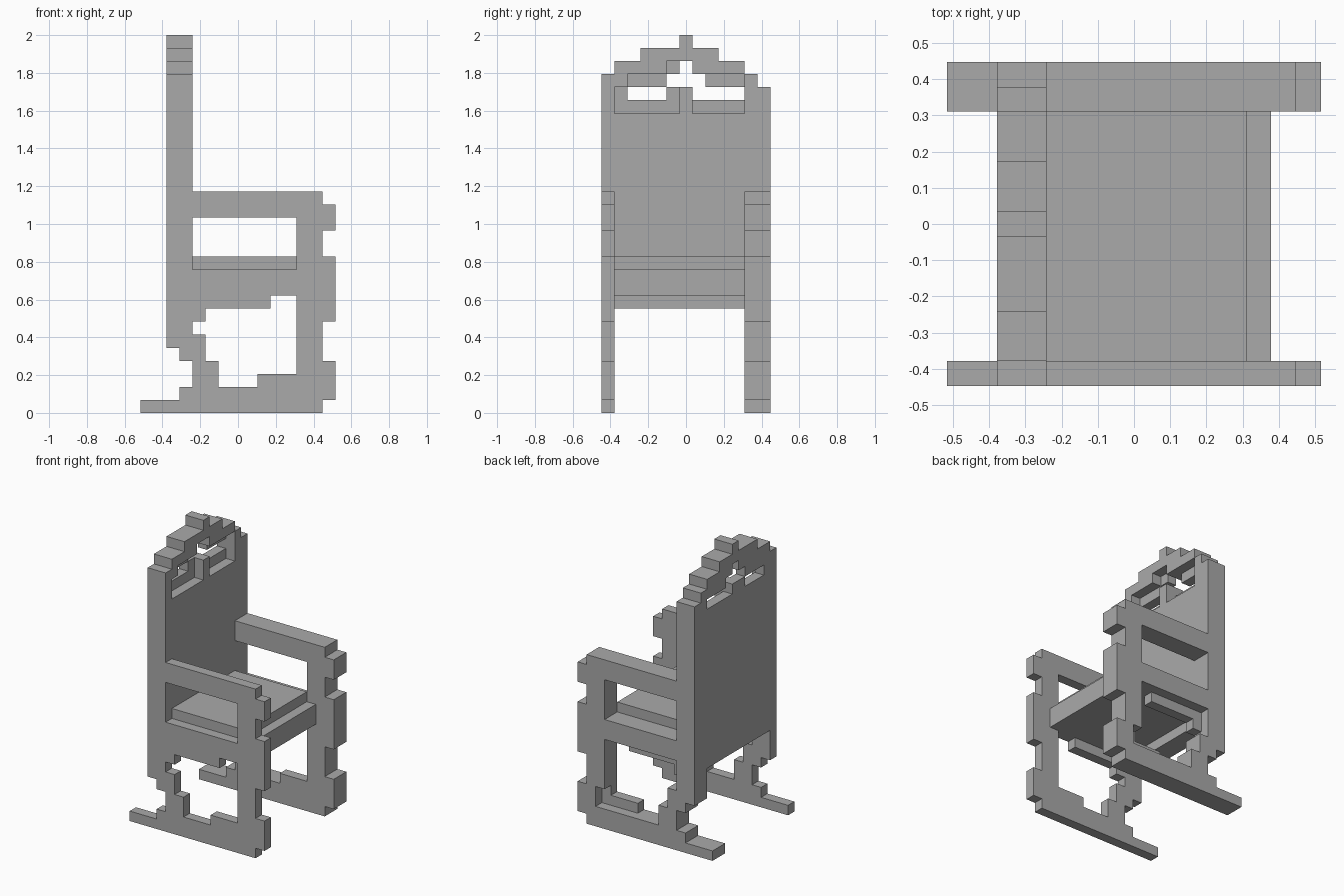
import bpy
from mathutils import Matrix

cube = bpy.data.objects.get("Cube")
if cube:
    bpy.data.objects.remove(cube, do_unlink=True)

UNIT = 2 / 29                        # one block
WIDTH, DEPTH = 15, 13                # blocks along x and y

grey = bpy.data.materials.new("plain grey")
grey.use_nodes = True
colour = (0.4, 0.4, 0.4, 1)
grey.diffuse_color = colour
grey.node_tree.nodes["Principled BSDF"].inputs["Base Color"].default_value = colour

# Local profile axes to world: side slabs lie in x-z, back slabs in y-z
SIDE = Matrix(((1, 0, 0, -WIDTH / 2), (0, 0, -1, -DEPTH / 2), (0, 1, 0, 0), (0, 0, 0, 1)))
BACK = Matrix(((0, 0, 1, -WIDTH / 2), (1, 0, 0, -DEPTH / 2), (0, 1, 0, 0), (0, 0, 0, 1)))


def staircase(turns):
    """Right-angled outline from alternating across and up values."""
    across, up = turns[0::2], turns[1::2]
    points = []
    for i, a in enumerate(across):
        points += [(a, up[i - 1]), (a, up[i])]
    return points


def slab(name, frame, start, end, *outlines):
    """Extrude stepped outlines (inner ones become holes) into a flat slab."""
    curve = bpy.data.curves.new(name, "CURVE")
    curve.dimensions = "2D"
    curve.fill_mode = "BOTH"
    curve.extrude = (end - start) / 2
    for turns in outlines:
        points = staircase(turns)
        spline = curve.splines.new("POLY")
        spline.points.add(len(points) - 1)
        for target, (a, u) in zip(spline.points, points):
            target.co = (a, u, 0, 1)
        spline.use_cyclic_u = True
    helper = bpy.data.objects.new(name + " outline", curve)
    bpy.context.collection.objects.link(helper)
    bpy.context.view_layer.update()
    graph = bpy.context.evaluated_depsgraph_get()
    mesh = bpy.data.meshes.new_from_object(helper.evaluated_get(graph))
    bpy.data.objects.remove(helper, do_unlink=True)
    middle = (start + end) / 2
    offset = Matrix.Translation((0, 0, -middle if frame is SIDE else middle))
    mesh.transform(Matrix.Scale(UNIT, 4) @ frame @ offset)
    mesh.materials.clear()
    mesh.materials.append(grey)
    mesh.shade_flat()
    obj = bpy.data.objects.new(name, mesh)
    bpy.context.collection.objects.link(obj)


def side_outline(top):
    return [0, 0, 14, 1, 15, 4, 14, 7, 15, 12, 14, 14, 15, 16, 14, 17,
            4, top, 2, 5, 3, 4, 4, 2, 3, 1]


# Side frames: leg, rocker, arm and back post in one slab
arm_window = [4, 11, 12, 15]
leg_opening = [6, 2, 9, 3, 12, 9, 10, 8, 5, 7, 4, 6, 5, 4]
wide_opening = [6, 2, 13, 4, 12, 9, 4, 6, 5, 4]
slab("right_side_frame", SIDE, 0, 1, side_outline(26), arm_window, leg_opening)
slab("left_side_inner_frame", SIDE, 11, 12, side_outline(26), arm_window, leg_opening)
slab("left_side_outer_frame", SIDE, 12, 13, side_outline(25), arm_window, wide_opening)

# Backrest: pierced rear layer, recessed front layer and crest
crest = [11, 27, 9, 28, 7, 29, 6, 28, 3, 27]
slab("backrest_rear", BACK, 2, 3,
     [1, 8, 11, 24, 7, 25, 5, 26, 6, 27, 7, 26, 8, 25] + crest, [2, 24, 5, 25])
slab("backrest_front", BACK, 3, 4, [1, 8, 11, 23, 7, 25, 6, 23])
slab("backrest_crest", BACK, 3, 4, [1, 25, 2, 26, 5, 27, 7, 26] + crest)

# Seat with a lower front lip
slab("seat", SIDE, 1, 11, [4, 9, 13, 11, 12, 12])
